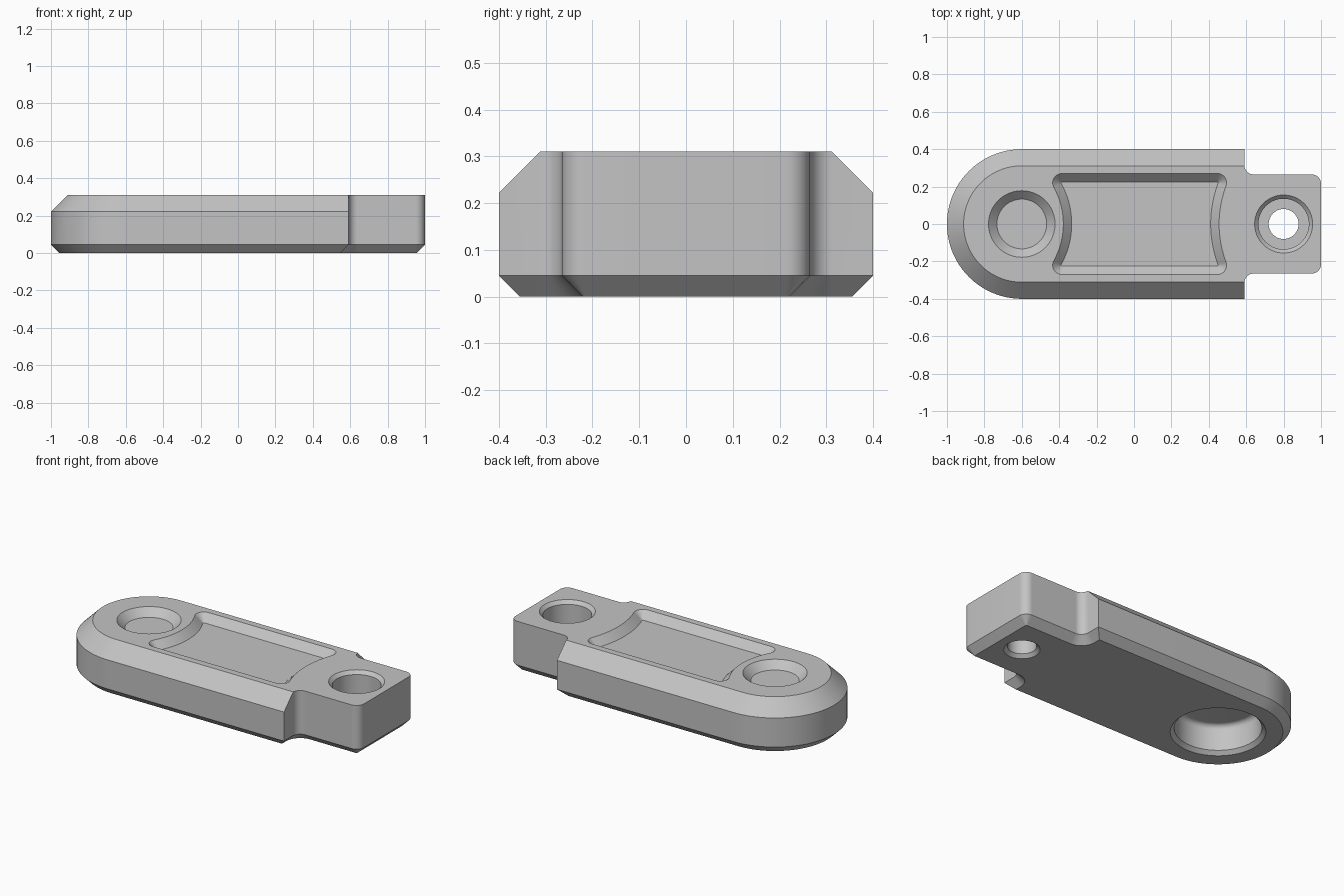
import bpy, bmesh
from math import sin, cos, asin, hypot, radians, degrees

if "Cube" in bpy.data.objects:
    bpy.data.objects.remove(bpy.data.objects["Cube"])

TOP, LOW, HIGH, E = 0.311, 0.045, 0.089, 0.01

grey = bpy.data.materials.new("Plain grey")
grey.use_nodes = True
grey.diffuse_color = (0.55, 0.55, 0.55, 1)
grey.node_tree.nodes["Principled BSDF"].inputs["Base Color"].default_value = grey.diffuse_color


def arc(cx, cy, r, a0, a1, n=12):
    angles = [radians(a0 + (a1 - a0) * i / n) for i in range(n + 1)]
    return [(cx + r * cos(a), cy + r * sin(a)) for a in angles]


def mirrored(half):
    return half + [(x, -y) for x, y in reversed(half) if y > 1e-6]


# Outlines, each taking an inward offset d
def body_outline(d):
    return mirrored(arc(0.95, 0.215, 0.05 - d, 0, 90)
                    + arc(0.64, 0.315, 0.05 + d, 270, 180)
                    + [(0.59 - d, 0.4 - d)]
                    + arc(-0.6, 0, 0.4 - d, 90, 180, 32))


def long_outline(d):
    return mirrored([(1.3, 0.4 - d)] + arc(-0.6, 0, 0.4 - d, 90, 180, 32))


def pocket_end(corner_x, waist, r=0.05, cy=0.22):
    # Bowed end tangent to its rounded corner: centre distance, radius, angle
    k = waist - r
    dist = (k * k - corner_x ** 2 - cy ** 2) / (2 * (k - corner_x))
    radius = dist - waist
    return dist, radius, degrees(asin(cy / (radius + r)))


def pocket_outline(d):
    rc, rr, ra = pocket_end(0.445, 0.455)
    lc, lr, la = pocket_end(0.385, 0.378)
    return mirrored(arc(rc, 0, rr + d, 180, 180 - ra)
                    + arc(0.445, 0.22, 0.05 - d, -ra, 90)
                    + arc(-0.385, 0.22, 0.05 - d, 90, 180 + la)
                    + arc(-lc, 0, lr + d, la, 0))


def loft(name, rings):
    """Skin a stack of (outline, z) rings and cap both ends."""
    bm = bmesh.new()
    loops = [[bm.verts.new((x, y, z)) for x, y in pts] for pts, z in rings]
    for a, b in zip(loops, loops[1:]):
        for i in range(len(a)):
            j = (i + 1) % len(a)
            bm.faces.new((a[i], a[j], b[j], b[i]))
    bm.faces.new(loops[0][::-1])
    bm.faces.new(loops[-1])
    bmesh.ops.remove_doubles(bm, verts=bm.verts, dist=1e-5)
    bmesh.ops.recalc_face_normals(bm, faces=bm.faces)
    mesh = bpy.data.meshes.new(name)
    bm.to_mesh(mesh)
    bm.free()
    mesh.materials.append(grey)
    ob = bpy.data.objects.new(name, mesh)
    bpy.context.collection.objects.link(ob)
    return ob


def turned(name, x, profile):
    """Round cutter from (radius, z) pairs."""
    return loft(name, [(arc(x, 0, r, 0, 360, 64)[:-1], z) for r, z in profile])


# Link body with a chamfered underside
body = loft("link_body", [(body_outline(LOW), 0), (body_outline(0), LOW),
                          (body_outline(0), TOP)])

# Upper chamfer around the wide part
form = loft("upper_chamfer_form", [(long_outline(-0.1), -0.1),
                                   (long_outline(-0.1), TOP - HIGH - 0.1),
                                   (long_outline(HIGH + 0.1), TOP + 0.1)])

# Waisted recess in the top
pocket = loft("top_pocket", [(pocket_outline(LOW), TOP - LOW),
                             (pocket_outline(-E), TOP + E)])

# Shallow dish over the round end, and the deep socket below it
dish = turned("top_dish", -0.6, [(0.133, TOP - LOW), (0.178 + E, TOP + E)])
fillet = [(0.21 + 0.03 * cos(a), 0.15 + 0.03 * sin(a))
          for a in (radians(15 * i) for i in range(7))]
socket = turned("bottom_socket", -0.6,
                [(0.262 + E, -E), (0.24, 0.022)] + fillet)

# Counterbored hole through the tab
bore = turned("tab_counterbore", 0.8,
              [(0.135, 0.13), (0.135, TOP - 0.02), (0.155 + E, TOP + E)])
hole = turned("tab_hole", 0.8, [(0.1 + E, -E), (0.08, 0.02), (0.08, 0.2)])

bpy.ops.object.select_all(action="DESELECT")
body.select_set(True)
bpy.context.view_layer.objects.active = body
for cutter in (form, pocket, dish, socket, bore, hole):
    mod = body.modifiers.new(cutter.name, "BOOLEAN")
    mod.operation = "INTERSECT" if cutter is form else "DIFFERENCE"
    mod.solver = "EXACT"
    mod.object = cutter
    cutter.hide_render = True
    bpy.ops.object.modifier_apply(modifier=mod.name)
    bpy.data.objects.remove(cutter)

bpy.ops.object.shade_smooth_by_angle(angle=radians(30))
